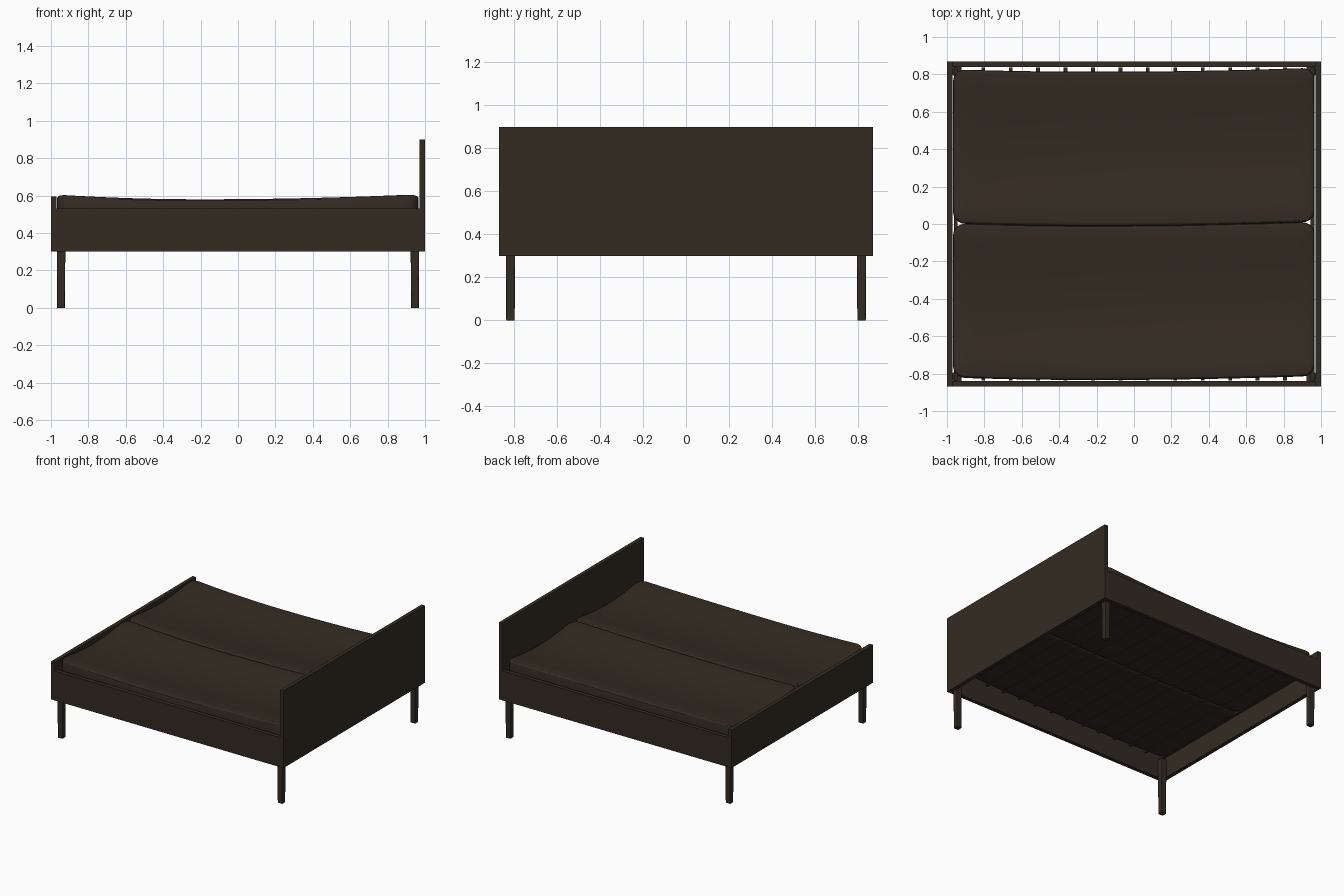
import bpy, bmesh
from mathutils import Vector

if "Cube" in bpy.data.objects:
    bpy.data.objects.remove(bpy.data.objects["Cube"])

brown = bpy.data.materials.new("dark brown")
brown.diffuse_color = (0.034, 0.024, 0.016, 1)
brown.use_nodes = True
brown.node_tree.nodes["Principled BSDF"].inputs["Base Color"].default_value = brown.diffuse_color


def finish(bm, name):
    bmesh.ops.recalc_face_normals(bm, faces=bm.faces)
    me = bpy.data.meshes.new(name)
    bm.to_mesh(me)
    bm.free()
    me.materials.append(brown)
    ob = bpy.data.objects.new(name, me)
    bpy.context.collection.objects.link(ob)
    return ob


def box_bm(x0, x1, y0, y1, z0, z1):
    bm = bmesh.new()
    bmesh.ops.create_cube(bm, size=1)
    for v in bm.verts:
        v.co = Vector(((x0 + x1) / 2 + v.co.x * (x1 - x0),
                       (y0 + y1) / 2 + v.co.y * (y1 - y0),
                       (z0 + z1) / 2 + v.co.z * (z1 - z0)))
    return bm


def box(name, *dims):
    return finish(box_bm(*dims), name)


# frame boards
box("headboard", 0.97, 1.0, -0.87, 0.87, 0.3, 0.9)
box("footboard", -1.0, -0.97, -0.87, 0.87, 0.3, 0.595)
for side, y0, y1 in (("front", -0.87, -0.84), ("back", 0.84, 0.87)):
    box(side + "_side_rail", -0.97, 0.97, y0, y1, 0.3, 0.53)

# tapered square legs with softened corners
for ex, sx in (("foot", -1), ("head", 1)):
    for ey, sy in (("front", -1), ("back", 1)):
        cx, cy = sx * 0.946, sy * 0.817
        bm = box_bm(cx - 0.024, cx + 0.024, cy - 0.023, cy + 0.023, 0, 0.44)
        for v in bm.verts:
            if v.co.z < 0.1:
                v.co.x = cx + (v.co.x - cx) * 0.85
                v.co.y = cy + (v.co.y - cy) * 0.85
        uprights = [e for e in bm.edges if abs(e.verts[0].co.z - e.verts[1].co.z) > 0.1]
        bmesh.ops.bevel(bm, geom=uprights, offset=0.005, segments=2,
                        profile=0.5, affect='EDGES')
        finish(bm, f"{ex}_{ey}_leg")

# narrow cross slats, nearly flush with the mattress underside
for i in range(14):
    x = -0.953 + i * 0.1467
    box(f"slat_{i + 1}", x - 0.01, x + 0.01, -0.836, 0.836, 0.456, 0.474)


# soft sagging mattresses
def mattress(name, cy):
    hy, z0, z1 = 0.412, 0.46, 0.605
    bm = box_bm(-0.968, 0.966, cy - hy, cy + hy, z0, z1)
    corners = [e for e in bm.edges if abs(e.verts[0].co.z - e.verts[1].co.z) > 0.05]
    bmesh.ops.bevel(bm, geom=corners, offset=0.065, segments=5, profile=0.5, affect='EDGES')
    rims = [e for e in bm.edges if abs(e.verts[0].co.z - e.verts[1].co.z) < 0.001]
    bmesh.ops.bevel(bm, geom=rims, offset=0.02, segments=3, profile=0.5, affect='EDGES')
    cuts = [((-0.85 + 0.1 * i, 0, 0), (1, 0, 0)) for i in range(18)]
    cuts += [((0, cy + hy * j / 4, 0), (0, 1, 0)) for j in range(-3, 4)]
    for co, no in cuts:
        bmesh.ops.bisect_plane(bm, geom=bm.verts[:] + bm.edges[:] + bm.faces[:],
                               plane_co=co, plane_no=no)
    for v in bm.verts:
        t = v.co.x + 0.2
        f = 1 - min(1, (t / (0.75 if t < 0 else 1.1)) ** 2)
        w = (1 - min(1, ((v.co.y - cy) / hy) ** 2)) ** 1.5
        h = (v.co.z - z0) / (z1 - z0)
        v.co.z -= h * (0.024 * f + 0.035 * w)
        v.co.y += (0.002 if t < 0 else 0.009) - (0.012 if t < 0 else 0.019) * f
    ob = finish(bm, name)
    bpy.ops.object.select_all(action='DESELECT')
    bpy.context.view_layer.objects.active = ob
    ob.select_set(True)
    bpy.ops.object.shade_smooth_by_angle()


mattress("front_mattress", -0.412)
mattress("back_mattress", 0.412)
